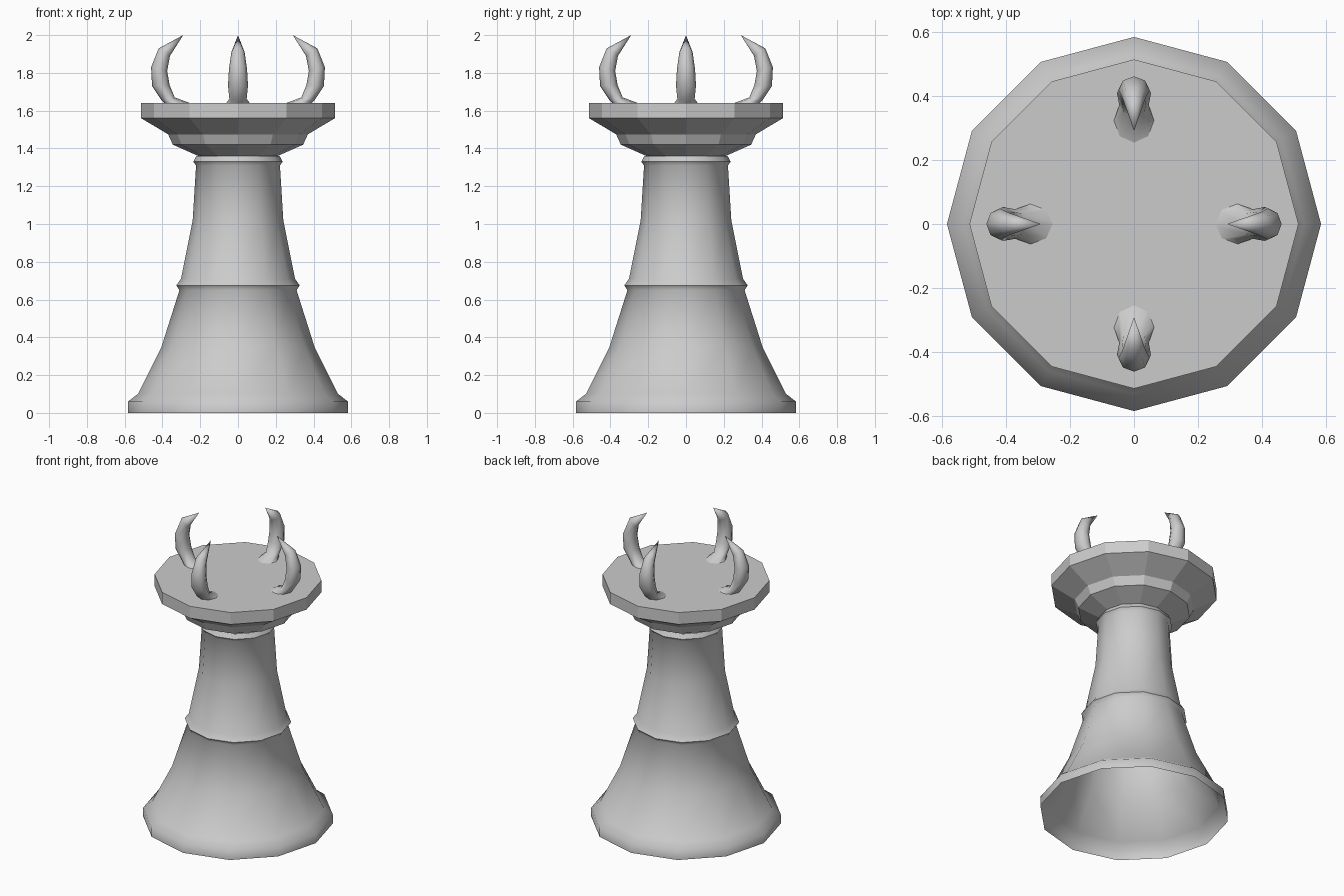
import bpy, bmesh
from math import sin, cos, pi

if "Cube" in bpy.data.objects:
    bpy.data.objects.remove(bpy.data.objects["Cube"])

SIDES = 12


def make_object(name, bm, smooth):
    bmesh.ops.recalc_face_normals(bm, faces=bm.faces)
    for f in bm.faces:
        f.smooth = smooth
    mesh = bpy.data.meshes.new(name)
    bm.to_mesh(mesh)
    bm.free()
    obj = bpy.data.objects.new(name, mesh)
    bpy.context.collection.objects.link(obj)
    return obj


def bridge(bm, a, b):
    n = len(a)
    for i in range(n):
        j = (i + 1) % n
        bm.faces.new((a[i], a[j], b[j], b[i]))


def lathe(name, profile, smooth, cap_bottom=False, cap_top=False):
    bm = bmesh.new()
    rings = [[bm.verts.new((r * cos(2 * pi * i / SIDES), r * sin(2 * pi * i / SIDES), z))
              for i in range(SIDES)] for r, z in profile]
    for a, b in zip(rings, rings[1:]):
        bridge(bm, a, b)
    if cap_bottom:
        bm.faces.new(rings[0][::-1])
    if cap_top:
        bm.faces.new(rings[-1])
    return make_object(name, bm, smooth)


# Hollow body: flared foot, middle bead and neck bead, open underneath
body = lathe("body", [(0.583, 0), (0.583, 0.06), (0.53, 0.10), (0.405, 0.35),
                      (0.31, 0.65), (0.327, 0.675), (0.302, 0.71), (0.24, 1.02),
                      (0.222, 1.31), (0.237, 1.33), (0.22, 1.36)], True)
bpy.context.view_layer.objects.active = body
body.select_set(True)
bpy.ops.object.shade_smooth_by_angle(angle=1.0)

# Stepped flat-faced platform
lathe("platform", [(0.21, 1.36), (0.345, 1.42), (0.37, 1.475), (0.513, 1.56), (0.513, 1.64)],
      False, cap_bottom=True, cap_top=True)

# Horn sections: inner x, z, outer x, z, half width
SECTIONS = [(0.24, 1.635, 0.385, 1.635, 0.066),
            (0.335, 1.67, 0.405, 1.655, 0.046),
            (0.362, 1.735, 0.455, 1.73, 0.053),
            (0.375, 1.81, 0.46, 1.83, 0.048),
            (0.36, 1.89, 0.42, 1.93, 0.035)]


def horn(name, turn):
    bm = bmesh.new()

    def vert(x, y, z):
        return bm.verts.new((x * cos(turn) - y * sin(turn), x * sin(turn) + y * cos(turn), z))

    rings = []
    for xi, zi, xo, zo, w in SECTIONS:
        ring = []
        for i in range(8):
            a = 2 * pi * i / 8
            t = (1 + cos(a)) / 2
            ring.append(vert(xi + (xo - xi) * t, w * sin(a), zi + (zo - zi) * t))
        rings.append(ring)
    for a, b in zip(rings, rings[1:]):
        bridge(bm, a, b)
    # Pointed tip
    tip = vert(0.29, 0, 2.0)
    for i in range(8):
        bm.faces.new((rings[-1][i], rings[-1][(i + 1) % 8], tip))
    make_object(name, bm, True)


# Four horns curling inward
for k, side in enumerate(("right", "back", "left", "front")):
    horn(side + "_horn", k * pi / 2)
